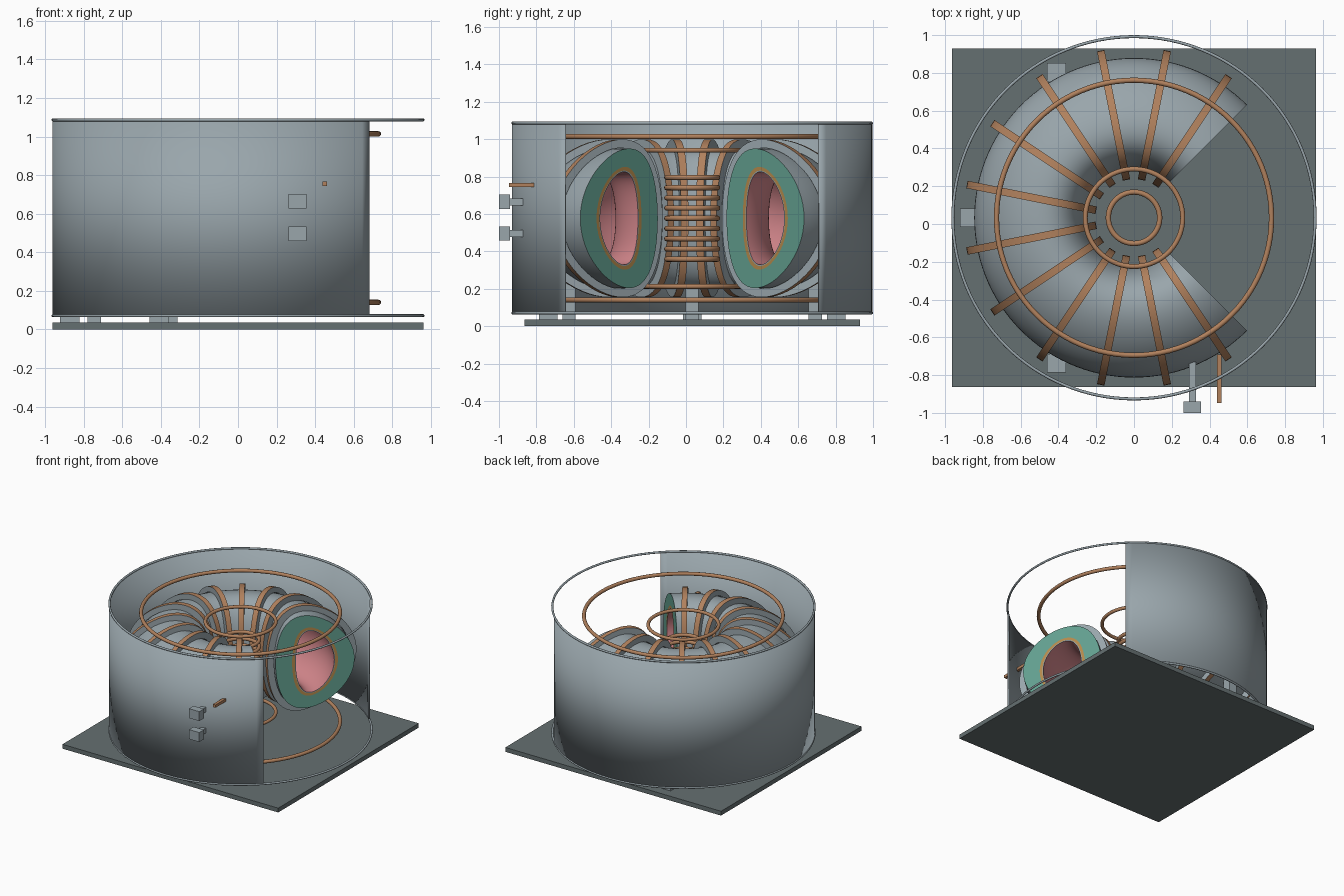
import bpy, bmesh
from math import sin, cos, pi, radians
from mathutils import Vector

cube = bpy.data.objects.get("Cube")
if cube:
    bpy.data.objects.remove(cube, do_unlink=True)

CY = 0.033      # y of the machine axis
MID = 0.577     # height of the machine mid-plane
MAJOR = 0.553   # major radius of the vessel


def material(name, rgb):
    m = bpy.data.materials.new(name)
    m.use_nodes = True
    m.diffuse_color = (*rgb, 1)
    m.node_tree.nodes["Principled BSDF"].inputs["Base Color"].default_value = (*rgb, 1)
    return m


STEEL = material("steel grey", (0.32, 0.38, 0.41))
PLATE = material("dark slate", (0.13, 0.16, 0.165))
COPPER = material("copper", (0.44, 0.22, 0.11))
GREEN = material("blanket green", (0.12, 0.34, 0.27))
AMBER = material("amber", (0.45, 0.25, 0.07))
PINK = material("plasma pink", (0.65, 0.24, 0.26))


def finish(bm, name, mats, smooth=True):
    bmesh.ops.recalc_face_normals(bm, faces=bm.faces)
    mesh = bpy.data.meshes.new(name)
    bm.to_mesh(mesh)
    bm.free()
    for m in mats:
        mesh.materials.append(m)
    ob = bpy.data.objects.new(name, mesh)
    bpy.context.collection.objects.link(ob)
    if smooth:
        bpy.ops.object.select_all(action='DESELECT')
        ob.select_set(True)
        bpy.context.view_layer.objects.active = ob
        bpy.ops.object.shade_smooth_by_angle(angle=radians(35))
    return ob


def box(name, mat, x, y, z):
    bm = bmesh.new()
    bmesh.ops.create_cube(bm, size=1)
    for v in bm.verts:
        v.co = Vector([lo + (c + 0.5) * (hi - lo) for c, (lo, hi) in zip(v.co, (x, y, z))])
    return finish(bm, name, [mat], False)


def ring(name, mat, radius, tube, z, count=96):
    bpy.ops.mesh.primitive_torus_add(major_segments=count, minor_segments=12, major_radius=radius,
                                     minor_radius=tube, location=(0, CY, z))
    ob = bpy.context.object
    ob.name = name
    ob.data.materials.append(mat)
    bpy.ops.object.shade_smooth_by_angle(angle=radians(50))


def d_profile(a, b, lean=0.27, n=64):
    """D-shaped closed outline as (radius, height) pairs."""
    ts = [2 * pi * i / n for i in range(n)]
    return [(MAJOR + a * cos(t + lean * sin(t)), MID + b * sin(t)) for t in ts]


def hollow_sweep(name, outer, inner, stations, mats):
    """Solid between two outlines; materials are outside, inside, end caps."""
    bm = bmesh.new()
    loops = [[[bm.verts.new(place(r, z)) for r, z in prof] for prof in (outer, inner)]
             for place in stations]
    n = len(outer)
    for i in range(n):
        j = (i + 1) % n
        for s, e in zip(loops, loops[1:]):
            for k in (0, 1):
                bm.faces.new((s[k][i], s[k][j], e[k][j], e[k][i])).material_index = k
        for s in (loops[0], loops[-1]):
            bm.faces.new((s[0][i], s[0][j], s[1][j], s[1][i])).material_index = 2
    return finish(bm, name, mats)


def station(angle, shift=0.0):
    """Maps (radius, height) into the upright plane at an angle, moved sideways."""
    c, s = cos(angle), sin(angle)
    return lambda r, z: (r * c - shift * s, CY + r * s + shift * c, z)


# Base plate
box("base_plate", PLATE, (-0.963, 0.963), (CY - 0.896, CY + 0.896), (0, 0.035))

# Open cryostat wall with full rims
arc = [radians(45 + 270 * i / 90) for i in range(91)]
bm = bmesh.new()
cols = [[bm.verts.new((0.963 * cos(t), CY + 0.963 * sin(t), z)) for z in (0.07, 1.087)] for t in arc]
for p, q in zip(cols, cols[1:]):
    bm.faces.new((p[0], q[0], q[1], p[1]))
wall = finish(bm, "cryostat_wall", [STEEL])
solid = wall.modifiers.new("thickness", 'SOLIDIFY')
solid.thickness = 0.01
for label, z in (("lower", 0.071), ("upper", 1.086)):
    ring(label + "_rim", STEEL, 0.959, 0.008, z, 128)

# Vessel layers, cut open at the model's left
sweep = [station(t) for t in arc]
outlines = [d_profile(*size) for size in ((0.293, 0.373), (0.17, 0.275), (0.15, 0.255), (0.143, 0.248))]
layers = (("vessel_and_blanket", (STEEL, AMBER, GREEN)), ("first_wall", (AMBER, AMBER, AMBER)),
          ("plasma_shell", (PINK, PINK, STEEL)))
for i, (name, mats) in enumerate(layers):
    hollow_sweep(name, outlines[i], outlines[i + 1], sweep, mats)

# Upright D-shaped coils around the vessel
coil_out, coil_in = d_profile(0.349, 0.422), d_profile(0.298, 0.376)
for i in range(12):
    angle = radians(56.25 + 22.5 * i)
    sides = [station(angle, w) for w in (-0.02, 0.02)]
    hollow_sweep("upright_coil_%d" % (i + 1), coil_out, coil_in, sides, (COPPER, STEEL, STEEL))

# Horizontal ring coils, above and below the mid-plane
for label, sign in (("lower", -1), ("upper", 1)):
    ring(label + "_outer_ring_coil", COPPER, 0.728, 0.014, MID + sign * 0.437)
    ring(label + "_inner_ring_coil", COPPER, 0.258, 0.013, MID + sign * 0.364)

# Central coil stack
for i in range(9):
    ring("central_coil_%d" % (i + 1), COPPER, 0.136, 0.014, MID + (i - 4) * 0.0546, 64)

# Feet under the wall and columns under the vessel
for label, deg in (("back", 118), ("right", 180), ("front", 242)):
    for part, radius, half, top in (("foot", 0.872, 0.05, 0.08), ("column", 0.745, 0.035, 0.31)):
        x, y = radius * cos(radians(deg)), CY + radius * sin(radians(deg))
        box(label + "_" + part, STEEL, (x - half, x + half), (y - half, y + half), (0.035, top))

# Front ports and feed rod
for label, z in (("lower", 0.496), ("upper", 0.665)):
    box(label + "_port_head", STEEL, (0.262, 0.354), (-1.0, -0.941), (z - 0.038, z + 0.038))
    box(label + "_port_stem", STEEL, (0.29, 0.327), (-0.942, -0.73), (z - 0.019, z + 0.019))
box("feed_rod", COPPER, (0.439, 0.462), (-0.947, -0.69), (0.743, 0.766))
